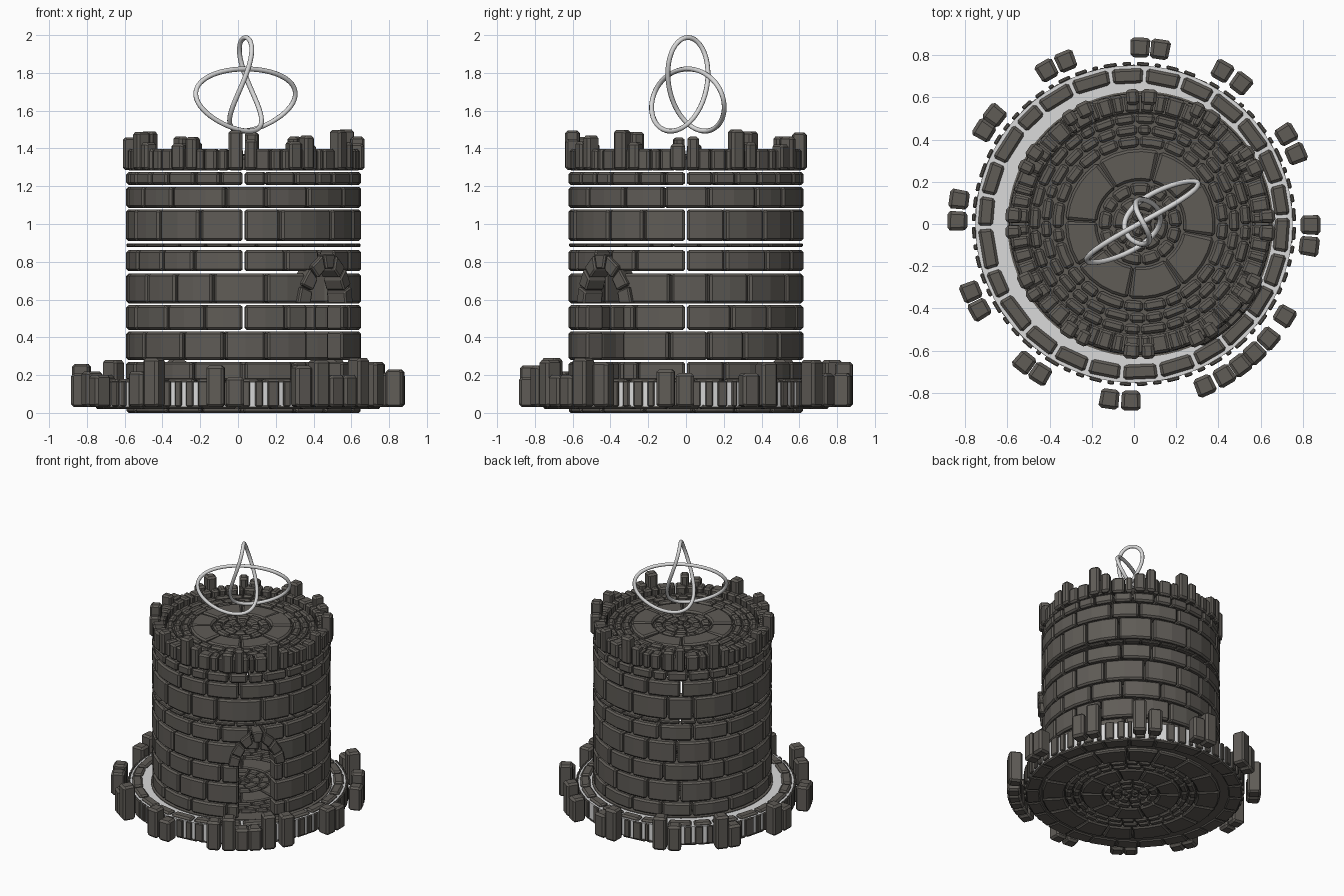
import bpy, bmesh, math, random
from math import sin, cos, pi, radians

if "Cube" in bpy.data.objects:
    bpy.data.objects.remove(bpy.data.objects["Cube"])

random.seed(7)
TX = 0.03  # tower axis sits slightly right of the base centre
DOOR = radians(-45)


def material(name, rgb):
    m = bpy.data.materials.new(name)
    m.diffuse_color = (*rgb, 1)
    m.use_nodes = True
    m.node_tree.nodes["Principled BSDF"].inputs["Base Color"].default_value = m.diffuse_color
    return m


STONE = material("dark_stone", (0.115, 0.106, 0.094))
LIGHT = material("light_grey", (0.7, 0.7, 0.7))


def finish(bm, name, mat, cx=0.0):
    bmesh.ops.recalc_face_normals(bm, faces=bm.faces)
    me = bpy.data.meshes.new(name)
    bm.to_mesh(me)
    bm.free()
    me.materials.append(mat)
    ob = bpy.data.objects.new(name, me)
    ob.location.x = cx
    bpy.context.collection.objects.link(ob)
    return ob


def block(bm, r0, r1, a0, a1, z0, z1, c=0.012):
    """One chamfered stone, bent around the axis."""
    c = min(c, (r1 - r0) * 0.3, (z1 - z0) * 0.3)
    rm = (r0 + r1) / 2
    da = min(c / rm, (a1 - a0) * 0.3)

    def section(a, i):
        k = c if i == 0 else c * 0.35
        p, q, s, t = r0 + i, r1 - i, z0 + i, z1 - i
        pts = [(p + k, s), (q - k, s), (q, s + k), (q, t - k),
               (q - k, t), (p + k, t), (p, t - k), (p, s + k)]
        return [bm.verts.new((r * cos(a), r * sin(a), z)) for r, z in pts]

    n = max(1, round((a1 - a0) / radians(11)))
    rows = [section(a0, c * 0.8)]
    rows += [section(a0 + da + (a1 - a0 - 2 * da) * j / n, 0) for j in range(n + 1)]
    rows.append(section(a1, c * 0.8))
    for u, v in zip(rows, rows[1:]):
        for j in range(8):
            bm.faces.new((u[j], u[(j + 1) % 8], v[(j + 1) % 8], v[j]))
    bm.faces.new(rows[0])
    bm.faces.new(rows[-1])


def ring(bm, r0, r1, z0, z1, n, start=0.0, jitter=0.2, gap=0.01, door=0.0, dz=0.0):
    """Ring of n stones; 'door' is the half angle left open at the doorway."""
    step = 2 * pi / n
    cuts = [start + step * (i + random.uniform(-jitter, jitter) * (i % (n // 4 or 1) != 0))
            for i in range(n)]
    cuts.append(cuts[0] + 2 * pi)
    g = gap / 2 / r1
    for a, b in zip(cuts, cuts[1:]):
        parts = [(a + g, b - g)]
        if door:
            parts2 = []
            for k in (-2 * pi, 0, 2 * pi):
                lo, hi = DOOR - door + k, DOOR + door + k
                if parts[0][0] < hi and parts[0][1] > lo:
                    parts2 += [(parts[0][0], lo), (hi, parts[0][1])]
            parts = parts2 or parts
        for p, q in parts:
            if q - p > 0.03:
                block(bm, r0, r1, p, q, z0, z1 + random.uniform(-dz, dz))


def disc(name, r, z0, z1, mat, cx=0.0):
    bm = bmesh.new()
    bmesh.ops.create_cone(bm, cap_ends=True, segments=64, radius1=r, radius2=r, depth=z1 - z0)
    bmesh.ops.translate(bm, verts=bm.verts, vec=(0, 0, (z0 + z1) / 2))
    return finish(bm, name, mat, cx)


# Tower wall: hollow courses of bonded stones
courses = [(0.17, 0.27), (0.28, 0.43), (0.44, 0.57), (0.58, 0.737), (0.75, 0.862),
           (0.878, 0.898), (0.91, 1.077), (1.085, 1.197), (1.207, 1.275)]
bm = bmesh.new()
for i, (z0, z1) in enumerate(courses):
    door = radians(12) if z1 < 0.74 else radians(5) if z1 < 0.87 else 0
    n = 16 if z1 - z0 > 0.08 else 28
    ring(bm, 0.52, 0.622, z0, z1, n, (i % 2) * pi / n, 0.18, 0.012, door)
finish(bm, "tower_wall", STONE, TX)

# Pointed stone arch over the doorway, bent around the wall
bm = bmesh.new()
N = 7


def arch_point(t, w, h, r):
    a = DOOR + w * cos(t) / 0.62
    z = 0.575 + h * (0.75 * sin(t) + 0.25 * (1 - abs(cos(t))))
    return bm.verts.new((r * cos(a), r * sin(a), z))


for i in range(N):
    t0, t1 = pi * (i + 0.04) / N, pi * (i + 0.96) / N
    f = [[arch_point(t, w, h, r) for t, w, h in
          ((t0, 0.125, 0.2), (t0, 0.2, 0.285), (t1, 0.2, 0.285), (t1, 0.125, 0.2))]
         for r in (0.53, 0.65)]
    bm.faces.new(f[0])
    bm.faces.new(f[1])
    for j in range(4):
        k = (j + 1) % 4
        bm.faces.new((f[0][j], f[0][k], f[1][k], f[1][j]))
bmesh.ops.bevel(bm, geom=bm.edges[:], offset=0.008, segments=1, affect='EDGES')
finish(bm, "door_arch", STONE, TX)

# Crown: upright stones around the roof plus pairs of merlons
bm = bmesh.new()
ring(bm, 0.53, 0.618, 1.282, 1.398, 56, 0, 0.25, 0.008)
for i in range(12):
    a = radians(30 * i - 4)
    for k, top in enumerate((1.5, 1.45) if i % 2 else (1.44, 1.475)):
        m = a + radians(7.5) * k
        h = radians(3.4 - 0.6 * k)
        block(bm, 0.565, 0.64, m - h, m + h, 1.285, top - random.uniform(0, 0.02), 0.014)
finish(bm, "crown", STONE, TX)

# Roof paving in concentric rings
floor_rings = [(0.012, 0.06, 5), (0.068, 0.13, 8), (0.138, 0.195, 13), (0.205, 0.355, 8),
               (0.365, 0.415, 24), (0.423, 0.468, 30), (0.476, 0.522, 32)]
bm = bmesh.new()
for i, (r0, r1, n) in enumerate(floor_rings):
    ring(bm, r0, r1, 1.3, 1.365, n, i * 0.2, 0.2, 0.008, dz=0.006)
finish(bm, "roof_paving", STONE, TX)
disc("roof_bed", 0.525, 1.285, 1.345, STONE, TX)

# Base: light drum, dark paving on top and below
disc("base_drum", 0.752, 0.035, 0.163, LIGHT)
disc("floor_bed", 0.63, 0.15, 0.168, STONE, TX)
bm = bmesh.new()
for i, (r0, r1, n) in enumerate(floor_rings):
    ring(bm, r0, r1, 0.155, 0.18, n, i * 0.2, 0.15, 0.008)
finish(bm, "floor_paving", STONE, TX)
bm = bmesh.new()
ring(bm, 0.668, 0.738, 0.14, 0.18, 26, 0.05, 0.12, 0.018)
finish(bm, "base_walkway", STONE)
bm = bmesh.new()
ring(bm, 0.75, 0.768, 0.035, 0.168, 64, 0, 0.2, 0.028)
finish(bm, "base_side_stones", STONE)

bm = bmesh.new()
for i, (r0, r1, n) in enumerate([(0.012, 0.06, 5), (0.068, 0.125, 8), (0.133, 0.19, 12),
                                 (0.198, 0.345, 10), (0.353, 0.4, 24), (0.408, 0.455, 28),
                                 (0.463, 0.62, 16)]):
    ring(bm, r0, r1, 0.0, 0.035, n, i * 0.2, 0.12, 0.01)
finish(bm, "underside_paving", STONE, TX)
bm = bmesh.new()
ring(bm, 0.66, 0.755, 0.02, 0.045, 26, 0.1, 0.1, 0.012)
finish(bm, "underside_rim", STONE)
disc("underside_bed", 0.745, 0.028, 0.04, STONE)

# Outer merlons standing around the base, lower in front of the door
bm = bmesh.new()
spots = [(88, .27), (81.5, .21), (119.6, .22), (112.7, .28), (142, .28), (148, .2),
         (172, .26), (179, .21), (202.5, .22), (209, .2), (231.6, .22), (238, .29),
         (262, .25), (269, .19), (293.6, .25), (300.7, .28), (307, .2), (313, .2),
         (319.6, .29), (328.6, .27), (352.8, .23), (359.7, .21), (30.5, .27), (23.4, .21),
         (60, .21), (52.7, .28)]
for deg, top in spots:
    a, h = radians(deg), radians(3.1)
    block(bm, 0.79, 0.884, a - h, a + h, 0.03, top, 0.015)
finish(bm, "base_merlons", STONE)

# Knotted ring floating above the roof
cu = bpy.data.curves.new("knot_ring", 'CURVE')
cu.dimensions = '3D'
cu.bevel_depth = 0.013
cu.bevel_resolution = 2
sp = cu.splines.new('POLY')
M = 120
sp.points.add(M - 1)
for i in range(M):
    t = 2 * pi * i / M
    x = 0.04 + 0.06 * sin(t) + 0.13 * sin(2 * t) + 0.11 * sin(3 * t)
    y = 0.01 + 0.72 * (0.085 * sin(t) + 0.205 * sin(2 * t))
    z = 1.70 - (0.083 * cos(t) - 0.204 * cos(2 * t))
    sp.points[i].co = (x, y, z, 1)
sp.use_cyclic_u = True
sp.use_smooth = True
cu.materials.append(LIGHT)
bpy.context.collection.objects.link(bpy.data.objects.new("knot_ring", cu))
